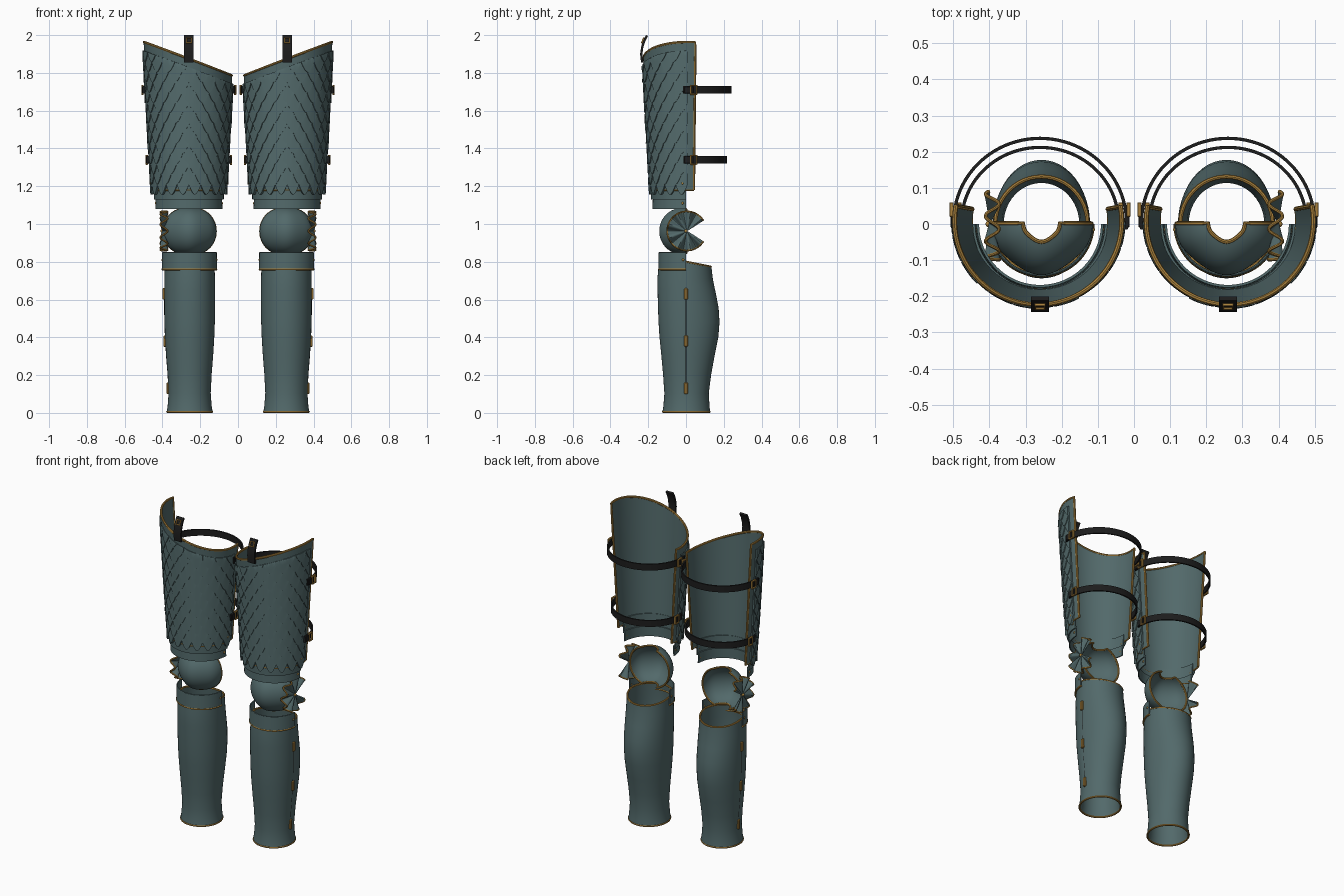
import bpy, bmesh, math
from mathutils import Matrix, Vector
from math import sin, cos, pi, radians

if "Cube" in bpy.data.objects:
    bpy.data.objects.remove(bpy.data.objects["Cube"])

CX = 0.26                       # centre line of one leg; the other leg is mirrored


def material(name, col):
    m = bpy.data.materials.new(name)
    m.diffuse_color = (*col, 1)
    m.use_nodes = True
    m.node_tree.nodes["Principled BSDF"].inputs["Base Color"].default_value = m.diffuse_color
    return m


TEAL = material("teal_steel", (0.085, 0.142, 0.145))
GOLD = material("gold_trim", (0.40, 0.22, 0.045))
BLACK = material("black_leather", (0.012, 0.012, 0.012))


def add(name, bm, mat):
    me = bpy.data.meshes.new(name)
    bm.to_mesh(me)
    bm.free()
    me.materials.append(mat)
    ob = bpy.data.objects.new(name, me)
    bpy.context.collection.objects.link(ob)
    return ob


def grid(bm, f, nu, nv, closed=False):
    rows = [[bm.verts.new(f(i / nu, j / nv)) for i in range(nu if closed else nu + 1)]
            for j in range(nv + 1)]
    for j in range(nv):
        for i in range(nu):
            k = (i + 1) % len(rows[0])
            bm.faces.new((rows[j][i], rows[j][k], rows[j + 1][k], rows[j + 1][i]))


def shell(name, f, nu, nv, mat=TEAL, t=0.007, closed=False):
    bm = bmesh.new()
    grid(bm, f, nu, nv, closed)
    ob = add(name, bm, mat)
    s = ob.modifiers.new("thickness", 'SOLIDIFY')
    s.thickness, s.offset = t, 0
    return ob


def tube(name, pts, r=0.006, mat=GOLD, closed=False):
    cu = bpy.data.curves.new(name, 'CURVE')
    cu.dimensions = '3D'
    cu.bevel_depth, cu.bevel_resolution, cu.use_fill_caps = r, 2, True
    sp = cu.splines.new('POLY')
    sp.points.add(len(pts) - 1)
    for p, q in zip(sp.points, pts):
        p.co = (*q, 1)
    sp.use_cyclic_u = closed
    cu.materials.append(mat)
    bpy.context.collection.objects.link(bpy.data.objects.new(name, cu))


def box(name, loc, size, mat=GOLD, rot=None):
    bm = bmesh.new()
    bmesh.ops.create_cube(bm, size=1, matrix=Matrix.Translation(loc) @ (rot or Matrix())
                          @ Matrix.Diagonal((*size, 1)))
    bmesh.ops.bevel(bm, geom=bm.edges[:], offset=min(size) * 0.2, segments=1, affect='EDGES')
    add(name, bm, mat)


def rivet(name, loc, r=0.007):
    bm = bmesh.new()
    bmesh.ops.create_uvsphere(bm, u_segments=10, v_segments=6, radius=r,
                              matrix=Matrix.Translation(loc))
    add(name, bm, GOLD)


def ts(n):
    return [i / n for i in range(n + 1)]


# ---- thigh plate: tapered shell open at the back, slanted top edge
def thigh_pt(a, z, off=0.0):
    r = 0.191 + (z - 1.18) * 0.058 + off
    return Vector((CX + r * sin(a), 0.008 - r * cos(a), z))


def top_z(a):
    return 1.875 + 0.375 * 0.235 * sin(a)


A = radians(100)


def thigh(u, v):
    a = -A + 2 * A * u
    return thigh_pt(a, 1.18 + (top_z(a) - 1.18) * v)


shell("thigh_plate", thigh, 48, 12)
tube("thigh_trim", [thigh(0, t) for t in ts(8)] + [thigh(t, 1) for t in ts(48)]
     + [thigh(1, 1 - t) for t in ts(8)], 0.007)
tube("thigh_lower_trim", [thigh(t, 0) for t in ts(48)], 0.005)

# ---- overlapping scales, in staggered rows clipped below the slanted top
bm = bmesh.new()
COLS, SPACING, HIGH = 10, 0.054, 0.112
STEP = pi / COLS
for k in range(14):
    tip = 1.155 + SPACING * k
    for c in range(COLS + k % 2):
        ac = -pi / 2 + STEP * (c + (0 if k % 2 else 0.5))
        if tip > top_z(ac) - 0.075:
            continue

        def scale(u, v):
            i, j = round(u * 10), round(v * 5)
            t = (min(max(i, 1), 9) - 5) / 4
            w = max(j - 1, 0) / 4
            a = max(-pi / 2, min(pi / 2, ac + t * STEP / 2 * 0.98))
            low = tip + 0.052 * abs(t) ** 1.7
            z = min(low + (tip + HIGH - low) * w, top_z(a) - 0.045)
            lip = i in (0, 10) or j == 0
            off = 0.001 if lip else 0.004 + 0.009 * (1 - w) + 0.003 * (1 - t * t)
            return thigh_pt(a, z, off)
        grid(bm, scale, 10, 5)
add("thigh_scales", bm, TEAL)

# ---- plain bands below the thigh and at the top of the shin
def band(name, r0, r1, z0, z1, cx=CX):
    def f(u, v):
        a = -pi / 2 + pi * u
        r = r0 + (r1 - r0) * v
        return Vector((cx + r * sin(a), -r * cos(a), z0 + (z1 - z0) * v))
    shell(name, f, 40, 2)
    return f


band("thigh_lame_lower", 0.174, 0.172, 1.08, 1.145)
band("thigh_lame_upper", 0.181, 0.183, 1.13, 1.22)
f = band("shin_top_lame", 0.142, 0.141, 0.76, 0.848, 0.257)
tube("shin_lame_trim", [f(t, 0) for t in ts(40)], 0.006)
tube("shin_lame_upper_trim", [f(t, 1) * 1.0 for t in ts(40)], 0.004, TEAL)
for s in (-1, 1):
    for z, r in ((1.11, 0.174), (1.165, 0.183), (1.215, 0.198)):
        rivet("lame_rivet", (CX + s * r, -0.018, z))
    rivet("shin_lame_rivet", (0.257 + s * 0.142, -0.015, 0.81))

# ---- thigh straps round the back with buckles
def strap(z, rx, ry):
    def f(u, v):
        a = -radians(95) + radians(190) * u
        return Vector((CX + rx * sin(a), 0.005 + ry * cos(a), z - 0.02 + 0.04 * v))
    shell("thigh_strap", f, 48, 1, BLACK, 0.009)
    for s in (-1, 1):
        x = CX + s * (rx + 0.006)
        for dy in (-0.016, 0.016):
            box("buckle_side", (x, 0.04 + dy, z), (0.012, 0.008, 0.052))
        for dz in (-0.023, 0.023):
            box("buckle_bar", (x, 0.04, z + dz), (0.012, 0.036, 0.007))
        box("strap_end", (CX + s * (rx + 0.003), 0.015, z), (0.012, 0.05, 0.038), BLACK)


strap(1.71, 0.239, 0.232)
strap(1.34, 0.217, 0.207)

# ---- hanging strap at the front top edge
path = [(-0.232, 1.855), (-0.237, 1.90), (-0.231, 1.94), (-0.221, 1.97), (-0.206, 1.998)]
shell("hanging_strap", lambda u, v: Vector((CX - 0.025 + 0.05 * u, *path[round(v * 4)])),
      1, 4, BLACK, 0.012)
tilt = Matrix.Rotation(radians(-22), 4, 'X')
for s in (-1, 1):
    box("hanging_buckle_side", (CX + s * 0.013, -0.229, 1.972), (0.005, 0.008, 0.03), GOLD, tilt)
    box("hanging_buckle_bar", (CX, -0.229 + s * 0.005, 1.972 + s * 0.013),
        (0.03, 0.008, 0.005), GOLD, tilt)

# ---- knee cup: ridged half ellipsoid, open at the back
KX = 0.256


def knee(u, v):
    a, lat = -pi / 2 + pi * u, radians(72) * (2 * v - 1)
    c = cos(lat) ** 0.85
    return Vector((KX + 0.138 * c * sin(a),
                   -0.14 * c * cos(a) * (1 - 0.11 * sin(2 * a) ** 2) + 0.002,
                   0.962 + 0.122 * sin(lat)))


shell("knee_cup", knee, 40, 24)
tube("knee_trim", [knee(0, t) for t in ts(24)] + [knee(t, 1) for t in ts(20)]
     + [knee(1, 1 - t) for t in ts(24)] + [knee(1 - t, 0) for t in ts(20)], 0.006, closed=True)


# ---- fluted fan wing on the outer side of the knee, notched toward the back
def wing(u, v):
    th = radians(33) + radians(294) * u
    r = 0.006 + 0.097 * v
    x = 0.398 - 0.006 * v + 0.019 * v * cos(th * 9)
    return Vector((x, 0.004 + r * cos(th), 0.963 + r * sin(th)))


shell("knee_wing", wing, 96, 6, t=0.006)
tube("knee_wing_trim", [wing(t, 1) for t in ts(96)], 0.005)
rivet("knee_wing_rivet", (0.402, 0.0, 0.963), 0.009)

# ---- shin guard: closed tube with a calf bulge; rows are z, half width, front, back
PROFILE = [(0, .118, .121, .124), (.03, .113, .116, .121), (.1, .108, .111, .117),
           (.2, .113, .118, .130), (.3, .121, .127, .148), (.4, .127, .137, .168),
           (.48, .130, .142, .174), (.56, .131, .145, .169), (.65, .131, .147, .152),
           (.72, .130, .147, .139), (.8, .128, .139, .131)]
N = len(PROFILE) - 1


def shin(u, v):
    z, w, fr, bk = PROFILE[round(v * N)]
    c = cos(2 * pi * u)
    y = c * (bk if c > 0 else fr)
    return Vector((0.256 + w * sin(2 * pi * u), y, z - 0.2 * max(y, 0) * v ** 6 + 0.006 * (1 - v)))


shell("shin_guard", shin, 48, N, closed=True)
for v in (0, 1):
    tube("shin_trim", [shin(i / 48, v) for i in range(48)], 0.006, closed=True)

# ---- shin seam and hinges on the outer side
seam = [shin(0.25, i / N) for i in range(2, 9)]
tube("shin_seam", seam, 0.004, BLACK)
for z, x in ((0.13, 0.367), (0.38, 0.384), (0.63, 0.389)):
    box("shin_hinge", (x + 0.002, 0, z), (0.018, 0.02, 0.06))

# ---- make everything plain meshes, smooth them, then mirror to the other leg
bpy.ops.object.select_all(action='SELECT')
bpy.context.view_layer.objects.active = bpy.data.objects["thigh_plate"]
bpy.ops.object.convert(target='MESH')
bpy.ops.object.shade_smooth_by_angle(angle=radians(35))
for ob in list(bpy.context.scene.objects):
    twin = ob.copy()
    twin.data = ob.data.copy()
    twin.data.transform(Matrix.Scale(-1, 4, (1, 0, 0)))
    twin.data.flip_normals()
    twin.name = "left_" + ob.name
    ob.name = "right_" + ob.name
    bpy.context.collection.objects.link(twin)
